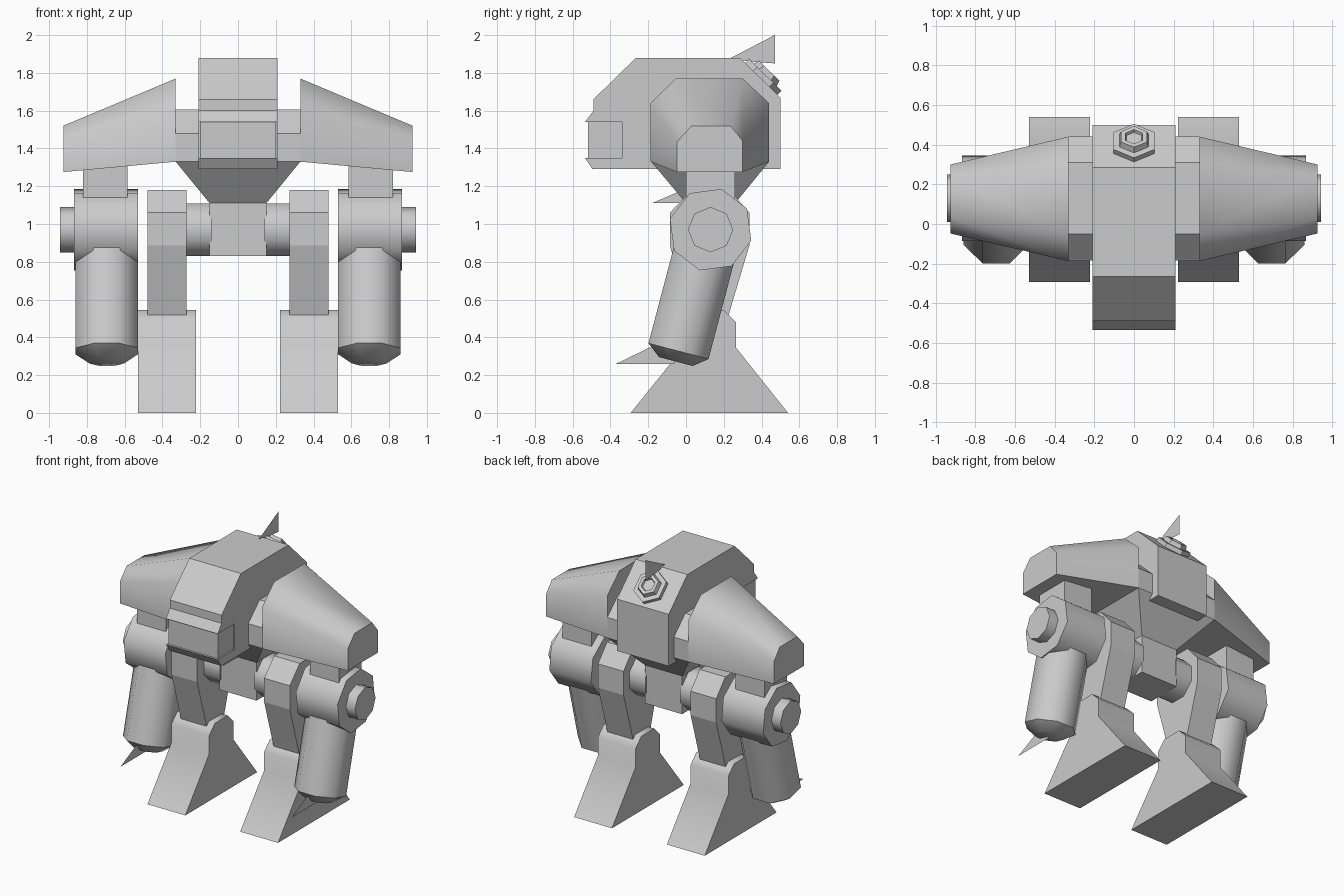
import bpy, bmesh, math
from mathutils import Vector

if "Cube" in bpy.data.objects:
    bpy.data.objects.remove(bpy.data.objects["Cube"])


def loft(name, rings, mirror=False, smooth=0):
    """Skin a list of equal-length point rings and cap both ends."""
    bm = bmesh.new()
    vs = [[bm.verts.new(p) for p in r] for r in rings]
    n = len(vs[0])
    for a, b in zip(vs, vs[1:]):
        for i in range(n):
            j = (i + 1) % n
            bm.faces.new((a[i], a[j], b[j], b[i]))
    bm.faces.new(vs[0])
    bm.faces.new(vs[-1])
    bmesh.ops.recalc_face_normals(bm, faces=bm.faces)
    return finish(name, bm, mirror, smooth)


def finish(name, bm, mirror=False, smooth=0):
    me = bpy.data.meshes.new(name)
    bm.to_mesh(me)
    bm.free()
    ob = bpy.data.objects.new(name, me)
    bpy.context.collection.objects.link(ob)
    if smooth:
        bpy.ops.object.select_all(action='DESELECT')
        ob.select_set(True)
        bpy.context.view_layer.objects.active = ob
        bpy.ops.object.shade_smooth_by_angle(angle=math.radians(smooth))
    if mirror:
        m = ob.modifiers.new("Mirror", 'MIRROR')
        m.use_clip = False
        m.use_mirror_merge = False
    return ob


def prism(name, profile, x0, x1, mirror=False, smooth=0):
    """Extrude a (y, z) profile along x."""
    return loft(name, [[(x, y, z) for y, z in profile] for x in (x0, x1)], mirror, smooth)


def rect(y0, y1, z0, z1):
    return [(y0, z0), (y1, z0), (y1, z1), (y0, z1)]


def octagon(r, phase, c=(0.13, 0.97)):
    angles = [math.radians(phase + 45 * k) for k in range(8)]
    return [(c[0] + r * math.cos(a), c[1] + r * math.sin(a)) for a in angles]


def turned(name, base, axis, steps, sides, phase=0.0, mirror=False, smooth=0):
    """Low-sided turned shape: steps of (distance along axis, radius)."""
    base, w = Vector(base), Vector(axis).normalized()
    u = Vector((1, 0, 0))
    v = w.cross(u)
    rings = []
    for h, r in steps:
        rings.append([base + w * h + r * (u * math.cos(a) + v * math.sin(a))
                      for a in (phase + 2 * math.pi * k / sides for k in range(sides))])
    return loft(name, rings, mirror, smooth)


def fin(name, x, pts, mirror=False):
    """Paper-thin triangular blade."""
    bm = bmesh.new()
    bm.faces.new([bm.verts.new((x, y, z)) for y, z in pts])
    return finish(name, bm, mirror)


# Hull with notched nose, and the visor set into the notch
prism("hull", [(-0.265, 1.88), (0.285, 1.88), (0.5, 1.67), (0.5, 1.29), (-0.495, 1.29),
               (-0.535, 1.35), (-0.34, 1.35), (-0.34, 1.54), (-0.535, 1.54),
               (-0.49, 1.60), (-0.49, 1.66)], -0.21, 0.21)
prism("visor", rect(-0.52, -0.34, 1.35, 1.54), -0.2, 0.2)

# Crossbar between the shoulders
prism("shoulder_crossbar", [(-0.18, 1.33), (0.44, 1.33), (0.44, 1.48), (0.31, 1.605),
                            (-0.05, 1.605), (-0.18, 1.48)], -0.33, 0.33)

# Tapered waist and pelvis block
loft("waist", [[(sx * w, y, z) for sx, y in ((-1, y0), (1, y0), (1, y1), (-1, y1))]
               for w, y0, y1, z in ((0.33, -0.185, 0.44, 1.33), (0.15, 0.0, 0.26, 1.11))])
prism("pelvis", rect(0.0, 0.26, 0.83, 1.11), -0.15, 0.15)

# Tapered shoulder pods
inner = [(-0.187, 1.33), (-0.187, 1.64), (-0.055, 1.77), (0.30, 1.77), (0.44, 1.64), (0.44, 1.33)]
outer = [(-0.048, 1.275), (-0.048, 1.435), (0.03, 1.52), (0.235, 1.52), (0.30, 1.44), (0.30, 1.275)]
loft("shoulder_pod", [[(0.33, y, z) for y, z in inner],
                      [(0.925, y, z) for y, z in outer]], True, 50)

# Arms: hanger, elbow drum, outer knob, barrel
prism("arm_hanger", rect(0.0, 0.26, 1.12, 1.31), 0.585, 0.82, True)
prism("elbow_drum", octagon(0.223, 30), 0.53, 0.868, True, 50)
prism("elbow_knob", octagon(0.12, 0), 0.868, 0.942, True, 50)
turned("arm_barrel", (0.695, 0.13, 0.97), (0, -0.255, -0.967),
       [(0, 0.178), (0.665, 0.178), (0.722, 0.1)], 8, math.pi / 8, True, 50)

# Legs: hip joint, thigh, foot
prism("hip_joint", octagon(0.15, 22.5), 0.14, 0.28, True, 50)
prism("thigh", [(0.03, 1.18), (0.23, 1.18), (0.335, 1.06), (0.335, 0.885),
                (0.22, 0.50), (0.03, 0.50), (-0.085, 0.885), (-0.085, 1.06)], 0.272, 0.48, True)
prism("foot", [(-0.293, 0), (0.54, 0), (0.265, 0.345), (0.265, 0.48), (0.20, 0.545),
               (0.05, 0.545), (-0.015, 0.48), (-0.015, 0.345)], 0.223, 0.53, True, 50)

# Hexagonal hatch on the rear slope
turned("rear_hatch", (0, 0.395, 1.765), (0, 0.70, 0.715),
       [(0, 0.12), (0.035, 0.12), (0.035, 0.085), (0.065, 0.075), (0.065, 0.05), (0.05, 0.045)],
       6, math.pi / 6)

# Thin blades: antenna, waist blade, barrel blades
fin("antenna", 0, [(0.22, 1.87), (0.47, 1.85), (0.47, 2.0)])
fin("waist_blade", 0, [(-0.18, 1.11), (0.05, 1.11), (0.05, 1.21)])
fin("barrel_blade", 0.695, [(-0.37, 0.26), (-0.06, 0.26), (-0.06, 0.41)], True)
